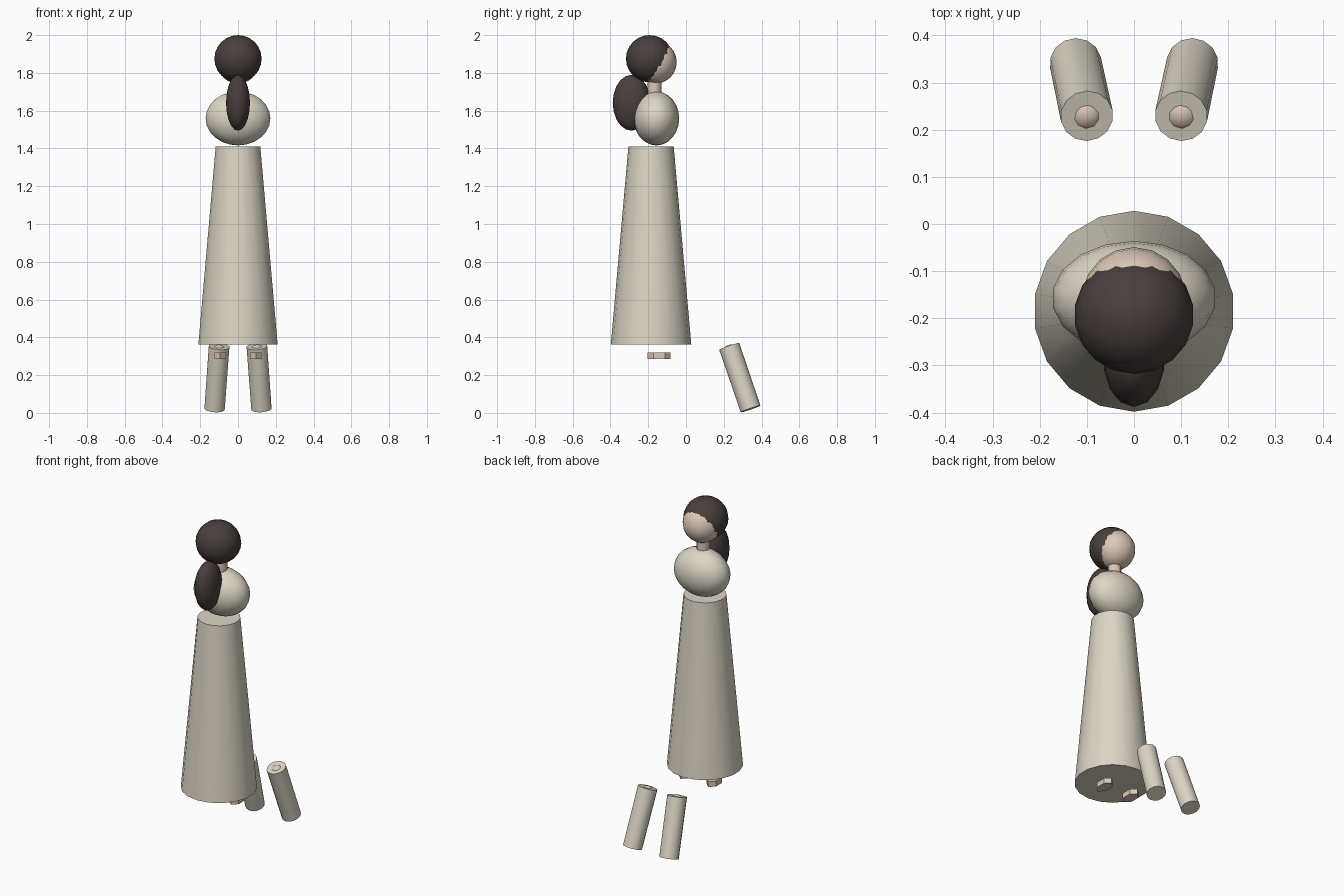
import bpy, math
from mathutils import Vector

if "Cube" in bpy.data.objects:
    bpy.data.objects.remove(bpy.data.objects["Cube"])


def material(name, rgb):
    m = bpy.data.materials.new(name)
    m.diffuse_color = (*rgb, 1)
    m.use_nodes = True
    m.node_tree.nodes["Principled BSDF"].inputs["Base Color"].default_value = m.diffuse_color
    return m


CLOTH = material("cloth", (0.72, 0.67, 0.56))
SKIN = material("skin", (0.72, 0.58, 0.47))
HAIR = material("hair", (0.065, 0.05, 0.045))


def finish(name, mat, flat=False):
    ob = bpy.context.object
    ob.name = name
    ob.data.materials.append(mat)
    bpy.ops.object.transform_apply(location=False, rotation=True, scale=True)
    if not flat:
        bpy.ops.object.shade_smooth_by_angle(angle=math.radians(50))
    return ob


def ellipsoid(name, mat, loc, radii, segs=18, rings=12):
    bpy.ops.mesh.primitive_uv_sphere_add(segments=segs, ring_count=rings, radius=1, location=loc)
    bpy.context.object.scale = radii
    return finish(name, mat)


def tapered_tube(name, mat, low, high, r_low, r_high, sides):
    low, high = Vector(low), Vector(high)
    axis = high - low
    bpy.ops.mesh.primitive_cone_add(vertices=sides, radius1=r_low, radius2=r_high,
                                    depth=axis.length, location=(low + high) / 2)
    bpy.context.object.rotation_euler = Vector((0, 0, 1)).rotation_difference(axis).to_euler()
    return finish(name, mat)


# Gown and bodice
tapered_tube("skirt", CLOTH, (0, -0.185, 0.363), (0, -0.185, 1.41), 0.213, 0.12, 18)
ellipsoid("bodice", CLOTH, (0, -0.157, 1.559), (0.174, 0.121, 0.143))

# Neck, head and hair (face looks toward +y)
tapered_tube("neck", SKIN, (0, -0.167, 1.66), (0, -0.167, 1.79), 0.037, 0.037, 12)
ellipsoid("head", SKIN, (0, -0.163, 1.857), (0.112, 0.114, 0.114))
ellipsoid("hair", HAIR, (0, -0.193, 1.875), (0.127, 0.125, 0.125))
ellipsoid("ponytail", HAIR, (0, -0.288, 1.642), (0.065, 0.1, 0.148), 14, 10)

for side, s in (("left", -1), ("right", 1)):
    # Loose sleeve with a hand just showing at its upper end
    tapered_tube(side + "_sleeve", CLOTH, (s * 0.124, 0.342, 0.021), (s * 0.1, 0.229, 0.352),
                 0.055, 0.056, 14)
    ellipsoid(side + "_hand", SKIN, (s * 0.102, 0.237, 0.326), (0.04, 0.04, 0.036), 12, 8)
    # Flat six-sided shoe
    bpy.ops.mesh.primitive_cylinder_add(vertices=6, radius=1, depth=0.033,
                                        location=(s * 0.094, -0.142, 0.303))
    bpy.context.object.scale = (0.036, 0.061, 1)
    finish(side + "_shoe", SKIN, flat=True)
